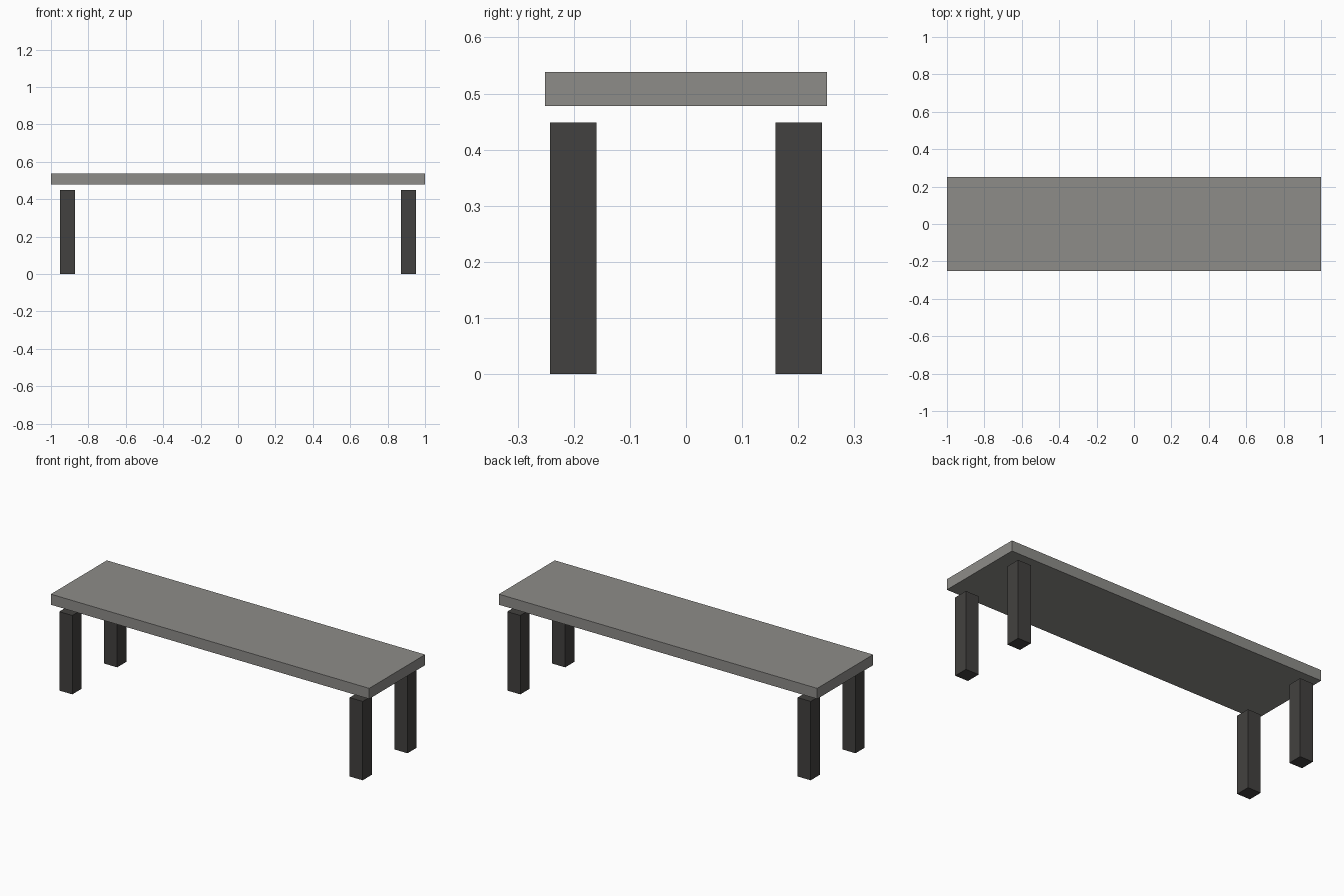
import bpy

if "Cube" in bpy.data.objects:
    bpy.data.objects.remove(bpy.data.objects["Cube"])


def material(name, rgb):
    mat = bpy.data.materials.new(name)
    mat.diffuse_color = (*rgb, 1.0)
    mat.use_nodes = True
    mat.node_tree.nodes["Principled BSDF"].inputs["Base Color"].default_value = mat.diffuse_color
    return mat


def box(name, centre, size, mat):
    bpy.ops.mesh.primitive_cube_add(size=1, location=centre)
    obj = bpy.context.object
    obj.name = name
    obj.scale = size
    bpy.ops.object.transform_apply(location=False, rotation=False, scale=True)
    obj.data.materials.append(mat)
    return obj


seat_grey = material("seat_grey", (0.27, 0.265, 0.25))
leg_grey = material("leg_dark_grey", (0.055, 0.053, 0.05))

# Long flat seat, floating just above the legs
box("seat", (0, 0, 0.508), (2.0, 0.502, 0.06), seat_grey)

# Four square legs near the corners
for y_name, sy in (("front", -1), ("back", 1)):
    for x_name, sx in (("left", -1), ("right", 1)):
        box(f"{y_name}_{x_name}_leg", (sx * 0.912, sy * 0.201, 0.224),
            (0.082, 0.083, 0.448), leg_grey)
